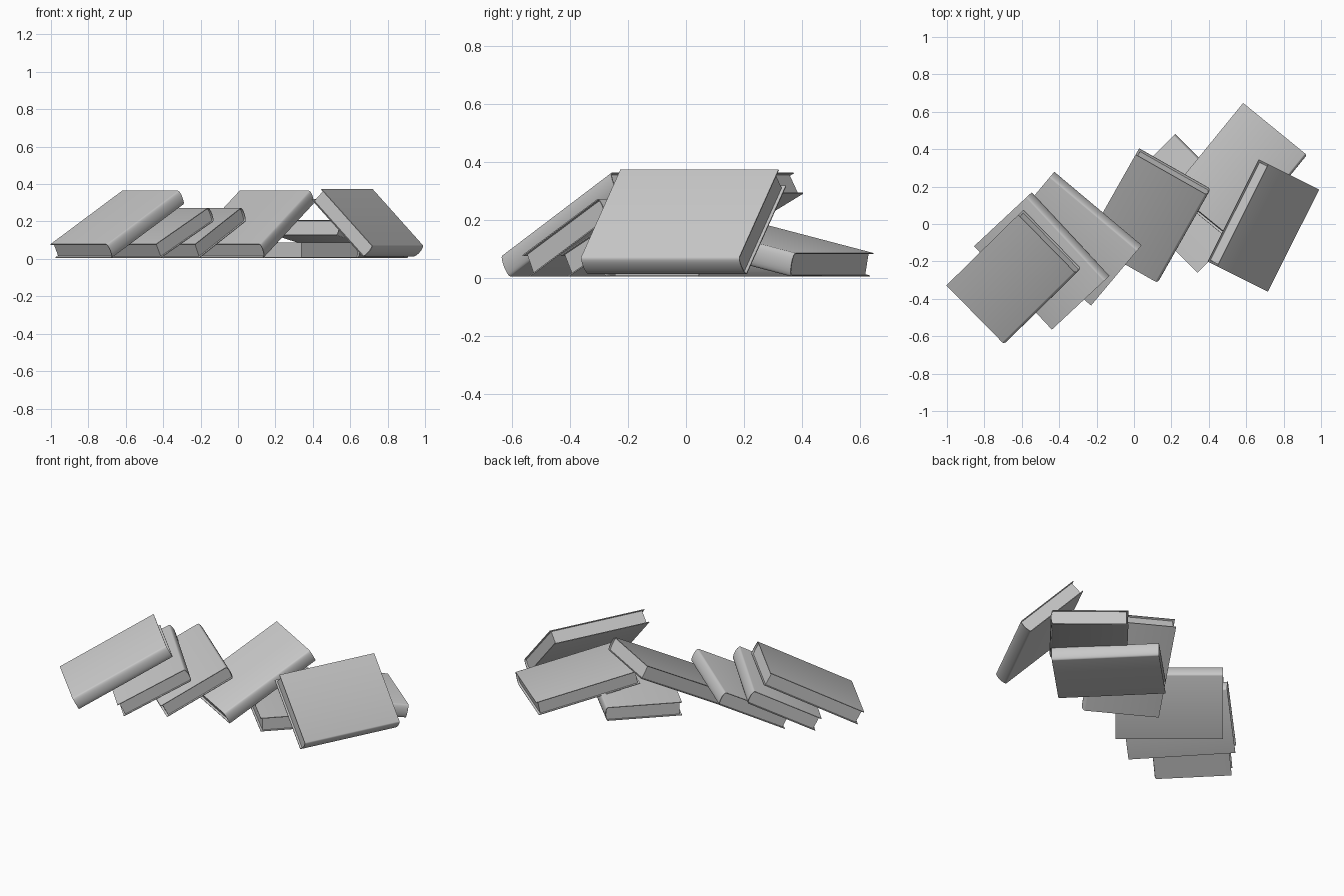
import bpy, bmesh
from math import sin, cos, pi, radians
from mathutils import Matrix

cube = bpy.data.objects.get("Cube")
if cube:
    bpy.data.objects.remove(cube, do_unlink=True)

WIDTH, LENGTH, THICK = 0.44, 0.61, 0.083
BOARD, OVERHANG, BULGE = 0.004, 0.012, 0.014

grey = bpy.data.materials.new("plain_grey")
grey.use_nodes = True
colour = (0.58, 0.58, 0.58, 1)
grey.diffuse_color = colour
grey.node_tree.nodes["Principled BSDF"].inputs["Base Color"].default_value = colour


def side_profile(fore, half, bulge, hinge, steps=10):
    """Outline from the lower fore edge, round the spine, to the upper fore edge."""
    pts = [(fore, -half)]
    for i in range(steps + 1):
        a = -pi / 2 + pi * i / steps
        pts.append((hinge - bulge * cos(a), half * sin(a)))
    return pts + [(fore, half)]


def extrude_profile(bm, pts, length):
    """Closed prism running along y."""
    verts = [bm.verts.new((x, -length / 2, z)) for x, z in pts]
    face = bm.faces.new(verts)
    made = bmesh.ops.extrude_face_region(bm, geom=[face])["geom"]
    bmesh.ops.translate(bm, vec=(0, length, 0),
                        verts=[g for g in made if isinstance(g, bmesh.types.BMVert)])


def make_part(name, pts, length, matrix):
    bm = bmesh.new()
    extrude_profile(bm, pts, length)
    bmesh.ops.recalc_face_normals(bm, faces=bm.faces)
    mesh = bpy.data.meshes.new(name)
    bm.to_mesh(mesh)
    bm.free()
    mesh.materials.append(grey)
    obj = bpy.data.objects.new(name, mesh)
    bpy.context.collection.objects.link(obj)
    obj.matrix_world = matrix
    bpy.ops.object.select_all(action="DESELECT")
    obj.select_set(True)
    bpy.context.view_layer.objects.active = obj
    bpy.ops.object.shade_smooth_by_angle(angle=radians(40))


def make_book(name, x, y, heading, tilt, spine):
    """Heading is the uphill direction; spine says which side the spine is on."""
    spin = {"low": 0, "high": pi, "right": pi / 2, "left": -pi / 2}[spine]
    run = WIDTH if spine in ("low", "high") else LENGTH
    t = radians(tilt)
    z = 0.005 + (run * sin(t) + THICK * cos(t)) / 2
    matrix = (Matrix.Translation((x, y, z)) @ Matrix.Rotation(radians(heading), 4, "Z")
              @ Matrix.Rotation(-t, 4, "Y") @ Matrix.Rotation(spin, 4, "Z"))
    fore, half = WIDTH / 2, THICK / 2
    hinge = BULGE - fore
    # Wrapped cover: outer outline joined to the inner one
    outer = side_profile(fore, half, BULGE, hinge)
    inner = side_profile(fore, half - BOARD, BULGE - BOARD, hinge)
    make_part(name + "_cover", outer + inner[::-1], LENGTH, matrix)
    # Page block set back from the cover edges
    pages = side_profile(fore - OVERHANG, half - BOARD, BULGE - BOARD, hinge)
    make_part(name + "_pages", pages, LENGTH - 2 * OVERHANG, matrix)


# Toppled row of books
for book in (
    ("end_book", -0.643, -0.283, 44.5, 28, "right"),
    ("second_book", -0.49, -0.195, 43, 27, "high"),
    ("third_book", -0.325, -0.075, 50, 27, "high"),
    ("middle_book", 0.077, 0.045, 60.5, 28, "right"),
    ("leaning_book", 0.695, -0.01, 153.4, 45, "low"),
    ("propped_book", 0.56, 0.27, -129.2, 11.5, "left"),
    ("flat_book", 0.28, 0.11, 45, 0, "high"),
):
    make_book(*book)
